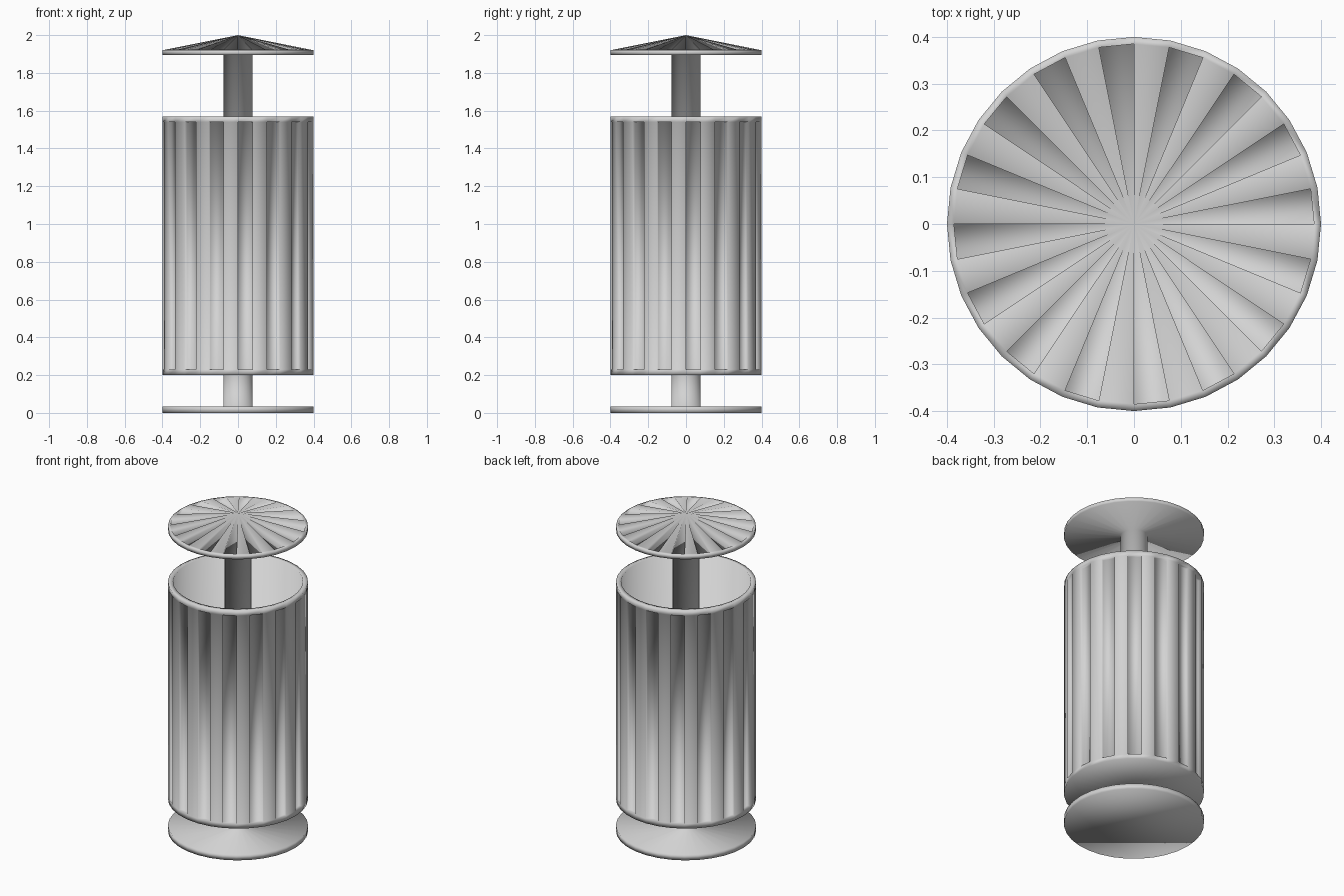
import bpy
import bmesh
from math import cos, sin, tau

SIDES = 32
RADIUS = 0.4
POST = 0.078
GROOVE = 0.02

if "Cube" in bpy.data.objects:
    bpy.data.objects.remove(bpy.data.objects["Cube"], do_unlink=True)

metal = bpy.data.materials.new("light_grey_metal")
metal.use_nodes = True
grey = (0.65, 0.65, 0.65, 1)
metal.diffuse_color = grey
metal.node_tree.nodes["Principled BSDF"].inputs["Base Color"].default_value = grey


def lathe(profile):
    """Turn a bottom-to-top (radius, z) profile; radius 0 makes a pole."""
    bm = bmesh.new()
    rings = []
    for r, z in profile:
        if r == 0:
            rings.append([bm.verts.new((0, 0, z))] * SIDES)
        else:
            rings.append([bm.verts.new((r * cos(tau * i / SIDES), r * sin(tau * i / SIDES), z))
                          for i in range(SIDES)])
    bands = []
    for low, high in zip(rings, rings[1:]):
        band = []
        for i in range(SIDES):
            j = (i + 1) % SIDES
            corners = dict.fromkeys((low[i], low[j], high[j], high[i]))
            band.append(bm.faces.new(list(corners)))
        bands.append(band)
    return bm, rings, bands


def sink(bm, face, offset):
    """Replace a face by a recess; corners with no offset stay in place."""
    old = list(face.verts)
    new = []
    for v in old:
        move = offset(v.co)
        new.append(bm.verts.new(v.co + move) if move.length > 0 else v)
    bm.faces.remove(face)
    for k in range(len(old)):
        m = (k + 1) % len(old)
        corners = list(dict.fromkeys((old[k], old[m], new[m], new[k])))
        if len(corners) > 2:
            bm.faces.new(corners)
    bm.faces.new(new)


def finish(name, bm):
    bmesh.ops.recalc_face_normals(bm, faces=bm.faces)
    for f in bm.faces:
        f.smooth = True
    mesh = bpy.data.meshes.new(name)
    bm.to_mesh(mesh)
    bm.free()
    mesh.materials.append(metal)
    obj = bpy.data.objects.new(name, mesh)
    bpy.context.collection.objects.link(obj)


# Round foot plate with the short lower post
bm, rings, bands = lathe([(RADIUS, 0), (RADIUS, 0.035), (POST, 0.035), (POST, 0.205)])
bm.faces.new(rings[0])
finish("base_and_lower_post", bm)

# Open bin: outer wall, rim, inner wall and floor
bm, rings, bands = lathe([(POST, 0.2), (RADIUS, 0.2), (RADIUS, 0.23), (RADIUS, 1.54),
                          (RADIUS, 1.57), (0.37, 1.57), (0.37, 0.23), (POST, 0.23)])
# Vertical grooves on every other side
for face in bands[2][::2]:
    face.normal_update()
    inward = face.calc_center_median()
    inward.z = 0
    inward = -inward.normalized() * GROOVE
    sink(bm, face, lambda co: inward)
finish("bin_body", bm)

# Conical roof with the upper post below it
bm, rings, bands = lathe([(POST, 0.21), (POST, 1.895), (RADIUS, 1.895), (RADIUS, 1.92),
                          (0.385, 1.923), (0, 2.0)])
# Sunken wedges that deepen toward the rim
for face in bands[4][::2]:
    apex = rings[5][0].co.copy()
    sink(bm, face, lambda co: (co - co) if co.z > 1.99 else (co - co) + apex * (-GROOVE / 2))
finish("roof_and_upper_post", bm)
